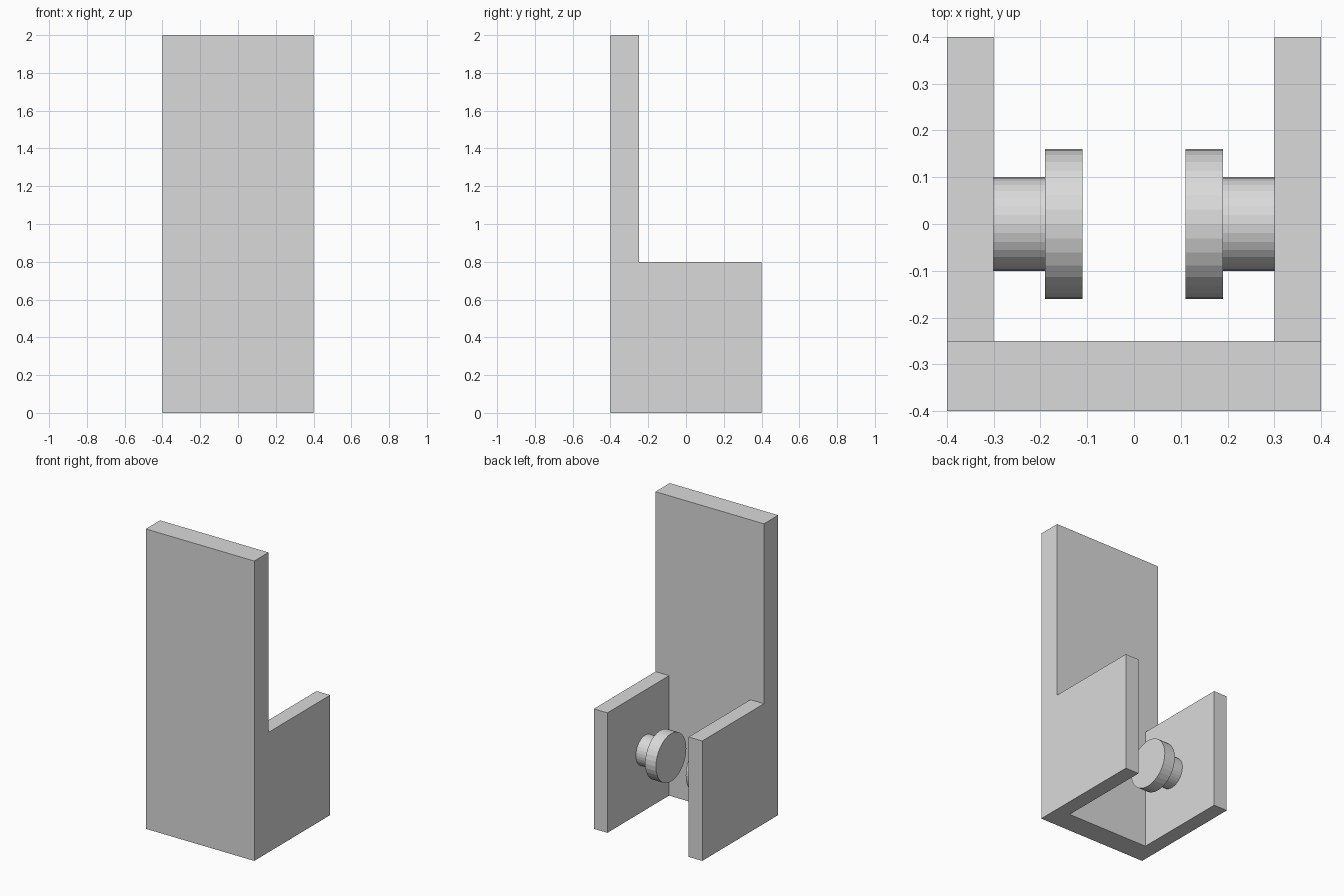
import bpy
import bmesh
import math
from mathutils import Matrix

if "Cube" in bpy.data.objects:
    bpy.data.objects.remove(bpy.data.objects["Cube"])

grey = bpy.data.materials.new("light_grey")
grey.diffuse_color = (0.7, 0.7, 0.7, 1)
grey.use_nodes = True
grey.node_tree.nodes["Principled BSDF"].inputs["Base Color"].default_value = grey.diffuse_color


def add_object(name, bm):
    bmesh.ops.recalc_face_normals(bm, faces=bm.faces[:])
    mesh = bpy.data.meshes.new(name)
    bm.to_mesh(mesh)
    bm.free()
    mesh.materials.append(grey)
    obj = bpy.data.objects.new(name, mesh)
    bpy.context.collection.objects.link(obj)
    return obj


def prism_x(name, profile, x0, x1):
    """Extrude a (y, z) outline along x."""
    bm = bmesh.new()
    a = [bm.verts.new((x0, y, z)) for y, z in profile]
    b = [bm.verts.new((x1, y, z)) for y, z in profile]
    bm.faces.new(a)
    bm.faces.new(b)
    n = len(profile)
    for i in range(n):
        j = (i + 1) % n
        bm.faces.new((a[i], a[j], b[j], b[i]))
    return add_object(name, bm)


def cylinder_x(name, x0, x1, radius, z):
    """Cylinder lying along x."""
    bm = bmesh.new()
    place = Matrix.Translation(((x0 + x1) / 2, 0, z)) @ Matrix.Rotation(math.pi / 2, 4, 'Y')
    bmesh.ops.create_cone(bm, cap_ends=True, segments=32, radius1=radius,
                          radius2=radius, depth=abs(x1 - x0), matrix=place)
    return add_object(name, bm)


# Bracket: tall front plate with two side cheeks, L-shaped from the side
bracket = prism_x("bracket", [(-0.4, 0), (0.4, 0), (0.4, 0.8), (-0.25, 0.8),
                              (-0.25, 2), (-0.4, 2)], -0.4, 0.4)

# Open channel between the cheeks
cutter = prism_x("channel_cutter", [(-0.25, -0.2), (0.6, -0.2), (0.6, 1.0),
                                    (-0.25, 1.0)], -0.3, 0.3)
cutter.hide_render = True
cutter.display_type = 'WIRE'
cut = bracket.modifiers.new("channel", 'BOOLEAN')
cut.operation = 'DIFFERENCE'
cut.solver = 'EXACT'
cut.object = cutter

# Facing pegs with wider heads on the inner sides of the cheeks
for side, s in (("left", -1), ("right", 1)):
    cylinder_x(side + "_peg", s * 0.30, s * 0.19, 0.10, 0.4)
    cylinder_x(side + "_peg_head", s * 0.19, s * 0.11, 0.16, 0.4)
